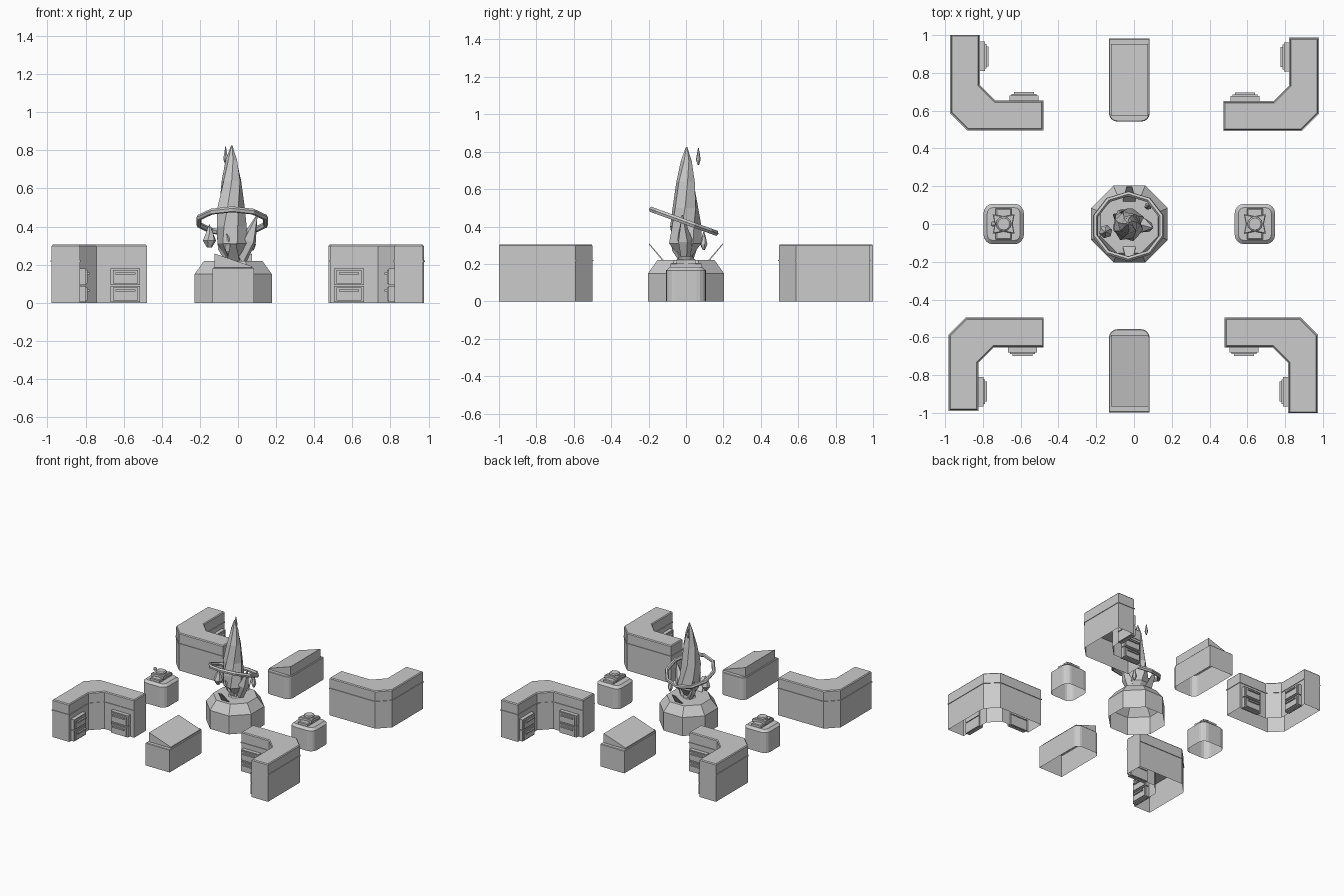
import bpy, bmesh, math
from mathutils import Matrix, Vector

if "Cube" in bpy.data.objects:
    bpy.data.objects.remove(bpy.data.objects["Cube"])

CX = -0.025  # centre line of the middle pieces


def finish(name, bm, mat=None):
    if mat:
        bm.transform(mat)
    me = bpy.data.meshes.new(name)
    bm.to_mesh(me)
    bm.free()
    ob = bpy.data.objects.new(name, me)
    bpy.context.collection.objects.link(ob)
    return ob


def loft(name, rings, cap_bottom=False, cap_top=True, mat=None):
    """Skin between point rings of equal length."""
    bm = bmesh.new()
    vs = [[bm.verts.new(p) for p in r] for r in rings]
    n = len(rings[0])
    for a, b in zip(vs, vs[1:]):
        for i in range(n):
            j = (i + 1) % n
            bm.faces.new((a[i], a[j], b[j], b[i]))
    if cap_bottom:
        bm.faces.new(vs[0][::-1])
    if cap_top:
        bm.faces.new(vs[-1])
    return finish(name, bm, mat)


def prism(name, outline, z0, z1, inset=0.0, rise=0.0, bottom=False, mat=None):
    """Upright prism whose top is inset and raised."""
    bm = bmesh.new()
    lo = [bm.verts.new((x, y, z0)) for x, y in outline]
    hi = [bm.verts.new((x, y, z1)) for x, y in outline]
    n = len(lo)
    for i in range(n):
        j = (i + 1) % n
        bm.faces.new((lo[i], lo[j], hi[j], hi[i]))
    top = bm.faces.new(hi)
    if bottom:
        bm.faces.new(lo[::-1])
    if inset:
        bm.normal_update()
        bmesh.ops.inset_region(bm, faces=[top], thickness=inset, use_even_offset=True)
        for v in top.verts:
            v.co.z = z1 + rise
    return finish(name, bm, mat)


def rect(x0, x1, y0, y1):
    return [(x0, y0), (x1, y0), (x1, y1), (x0, y1)]


def rounded(hx, y0, y1, r, corners=(1, 1, 1, 1), seg=4):
    """Rectangle outline with chosen corners rounded (order: --, +-, ++, -+)."""
    pts = []
    for k, (x, y) in enumerate(rect(-hx, hx, y0, y1)):
        if not corners[k]:
            pts.append((x, y))
            continue
        cx = x + (r if x < 0 else -r)
        cy = y + (r if k < 2 else -r)
        for s in range(seg + 1):
            a = math.pi + k * math.pi / 2 + s / seg * math.pi / 2
            pts.append((cx + r * math.cos(a), cy + r * math.sin(a)))
    return pts


def place(x, y, deg=0, z=0):
    return Matrix.Translation((x, y, z)) @ Matrix.Rotation(math.radians(deg), 4, 'Z')


def l_shape(g=0.0):
    w = 0.15 + g
    k = 0.09 - g * 0.4
    return [(k, -g), (.485 + g, -g), (.485 + g, w), (.235, w), (w, .235),
            (w, .50), (-g, .50), (-g, k)]


# corner counters, each a quarter turn of the first
for i, (x, y) in enumerate([(-.97, .5), (.975, .497), (.97, -.5), (-.978, -.5)]):
    m = place(x, y, 90 * i)
    prism(f"counter_body_{i}", l_shape(), 0, .298, .006, .007, mat=m)
    prism(f"counter_trim_{i}", l_shape(.005), .215, .222, bottom=True, mat=m)
    # drawer units on both arms (second one mirrored across the diagonal)
    swap = Matrix(((0, 1, 0, 0), (1, 0, 0, 0), (0, 0, 1, 0), (0, 0, 0, 1)))
    for side, dm in enumerate((m, m @ swap)):
        for d in range(2):
            z = .003 + d * .091
            parts = [("case", rect(.31, .465, .14, .18), z, z + .085),
                     ("front", rect(.322, .453, .17, .188), z + .008, z + .077),
                     ("handle", rect(.335, .44, .18, .200), z + .055, z + .066)]
            for n, o, a, b in parts:
                ob = prism(f"drawer_{n}_{i}{side}{d}", o, a, b, bottom=True, mat=dm)
                if side:
                    ob.data.flip_normals()

# benches with a sloped desk top, the back one turned around
for i, (y, deg) in enumerate([(-.777, 0), (.762, 180)]):
    m = place(CX, y, deg)
    prism(f"bench_body_{i}", rounded(.108, -.22, .22, .045, (0, 0, 1, 1)), 0, .18, .004, .004, mat=m)
    o = rect(-.098, .098, -.19, .19)
    loft(f"bench_slope_{i}", [[(px, py, .18) for px, py in o],
                              [(px, py, .258 if px < 0 else .192) for px, py in o]], mat=m)

# side stands with a small device on top
for i, (x, deg) in enumerate([(-.69, 0), (.64, 180)]):
    m = place(x, 0, deg)
    prism(f"stand_body_{i}", rounded(.107, -.107, .107, .05), 0, .165, .02, .018, mat=m)
    prism(f"stand_plate_{i}", rect(-.042, .042, -.083, .083), .18, .2, .006, .005, mat=m)
    prism(f"stand_star_{i}", [(-.058, -.052), (0, -.04), (.058, -.052), (.048, 0),
                              (.058, .052), (0, .04), (-.058, .052), (-.048, 0)], .2, .222, .004, .004, mat=m)
    disc = [(.04 * math.cos(a * math.pi / 6), .04 * math.sin(a * math.pi / 6)) for a in range(12)]
    prism(f"stand_disc_{i}", disc, .222, .236, .008, .006, mat=m)
bm = bmesh.new()
bmesh.ops.create_icosphere(bm, subdivisions=2, radius=.014)
finish("stand_knob", bm, place(-.745, 0, z=.24))

# octagonal pedestal
R = .203 / math.cos(math.pi / 8)
octagon = [(R * math.cos((k + .5) * math.pi / 4), R * math.sin((k + .5) * math.pi / 4)) for k in range(8)]
prism("pedestal", octagon, 0, .15, .05, .07, mat=place(CX, 0))

# two thin fins leaning outwards
for i, deg in enumerate((0, 180)):
    fin = [[(-.035, .115, .215), (.035, .115, .215), (.035, .122, .212), (-.035, .122, .212)],
           [(-.015, .196, .31), (.015, .196, .31), (.015, .2, .307), (-.015, .2, .307)]]
    loft(f"fin_{i}", fin, True, mat=place(CX, 0, deg))


def crystal(name, prof, sides, mat, wobble=0.0):
    """Faceted crystal; profile rows are height, radius, x shift, y shift."""
    rings = []
    for k, (z, r, dx, dy) in enumerate(prof):
        ring = []
        for s in range(sides):
            a = (s + .25 * k) * math.tau / sides
            q = r * (1 + wobble * math.sin(2.3 * s + 1.7 * k))
            ring.append((dx + q * math.cos(a), dy + q * math.sin(a), z))
        rings.append(ring)
    return loft(name, rings, True, True, mat)


# main crystal and its collar
crystal("crystal_collar", [(.195, .05, 0, 0), (.21, .065, 0, 0), (.228, .04, 0, 0)], 8, place(CX, -.005))
crystal("main_crystal", [(.215, .045, 0, 0), (.245, .04, 0, 0), (.31, .088, 0, 0), (.40, .082, -.01, -.005),
                         (.50, .07, -.015, -.005), (.64, .052, -.008, -.003), (.75, .03, -.008, .003),
                         (.825, .004, -.008, .003)], 7, place(CX, 0), .08)


def aimed(p, q):
    d = Vector(q) - Vector(p)
    return Matrix.Translation(p) @ d.to_track_quat('Z', 'Y').to_matrix().to_4x4()


# side crystals growing from the base
for i, (p, q, r) in enumerate([((.02, .0, .22), (.1, -.02, .46), .042),
                               ((-.05, .02, .22), (-.11, .05, .38), .03),
                               ((-.02, -.02, .22), (-.06, -.08, .36), .03)]):
    h = (Vector(q) - Vector(p)).length
    crystal(f"side_crystal_{i}", [(0, r * .6, 0, 0), (h * .45, r, 0, 0), (h, .003, 0, 0)], 5, aimed(p, q))

# floating drop-shaped shards
for i, (x, y, z, h, r) in enumerate([(-.065, .066, .73, .09, .013), (-.15, -.04, .29, .12, .036),
                                     (.075, .095, .275, .1, .02)]):
    crystal(f"shard_{i}", [(z, r * .35, 0, 0), (z + h * .3, r, 0, 0), (z + h * .6, r * .65, 0, 0),
                           (z + h, .002, 0, 0)], 6, place(x, y))

# tilted faceted ring
bm = bmesh.new()
N, S, RR = 10, 6, .183
grid = []
for a in range(N):
    t = (a + .5) * math.tau / N
    grid.append([bm.verts.new(((RR + .014 * math.cos(u * math.tau / S)) * math.cos(t),
                               (RR + .014 * math.cos(u * math.tau / S)) * math.sin(t),
                               .016 * math.sin(u * math.tau / S))) for u in range(S)])
for a in range(N):
    for u in range(S):
        b, v = (a + 1) % N, (u + 1) % S
        bm.faces.new((grid[a][u], grid[b][u], grid[b][v], grid[a][v]))
finish("ring", bm, Matrix.Translation((-.03, -.012, .428)) @ Matrix.Rotation(math.radians(-20), 4, 'X'))
